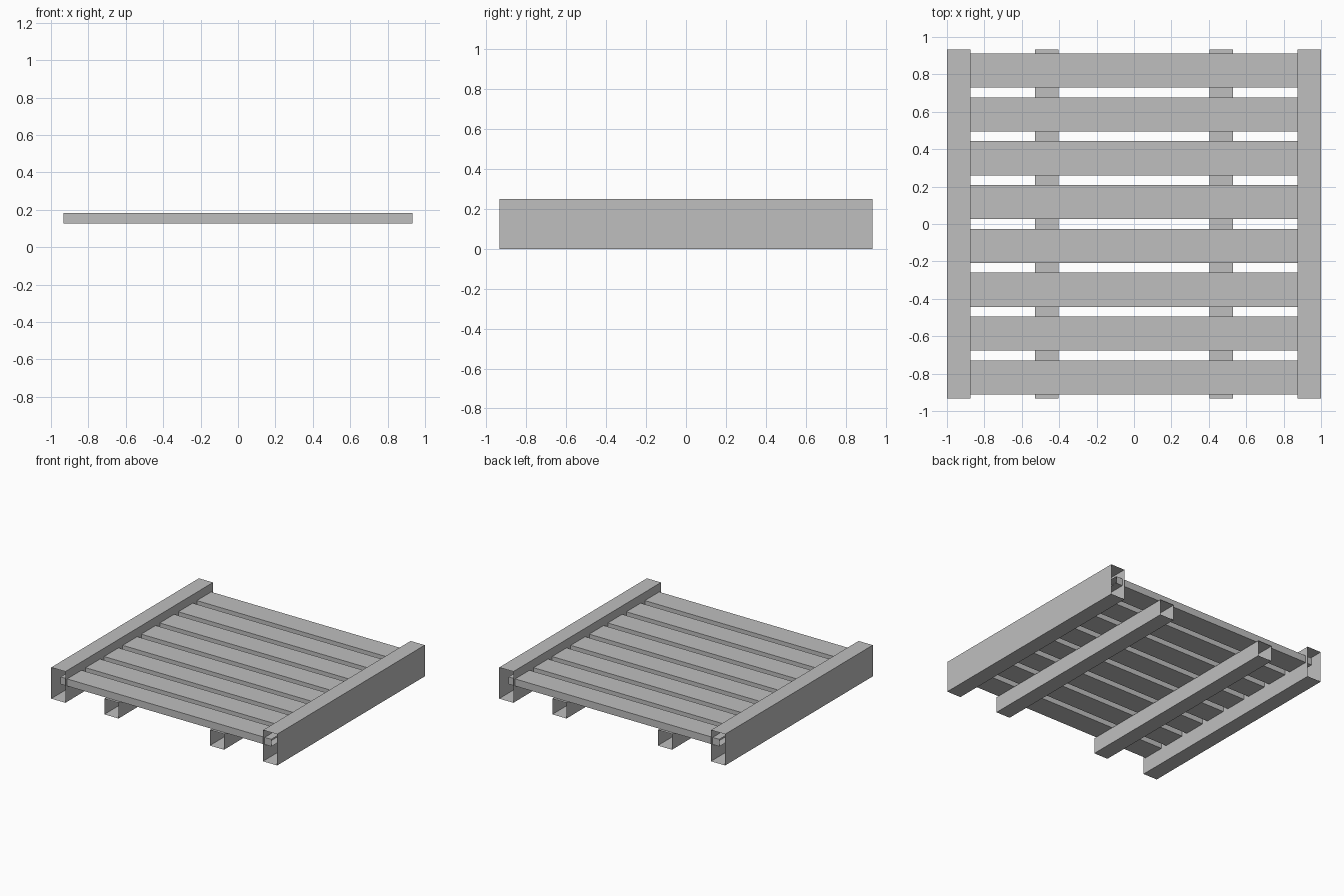
import bpy
import bmesh
from mathutils import Vector

cube = bpy.data.objects.get("Cube")
if cube:
    bpy.data.objects.remove(cube, do_unlink=True)

grey = bpy.data.materials.new("plain grey")
grey.use_nodes = True
colour = (0.52, 0.52, 0.52, 1)
grey.diffuse_color = colour
grey.node_tree.nodes["Principled BSDF"].inputs["Base Color"].default_value = colour


def hollow_beam(name, centre, size, axis):
    """Box-section beam with no end faces along the given axis."""
    bm = bmesh.new()
    bmesh.ops.create_cube(bm, size=1)
    ends = [f for f in bm.faces if abs(f.normal[axis]) > 0.9]
    bmesh.ops.delete(bm, geom=ends, context='FACES_ONLY')
    bmesh.ops.scale(bm, vec=Vector(size), verts=bm.verts)
    mesh = bpy.data.meshes.new(name)
    bm.to_mesh(mesh)
    bm.free()
    mesh.materials.append(grey)
    obj = bpy.data.objects.new(name, mesh)
    obj.location = centre
    bpy.context.collection.objects.link(obj)


X, Y = 0, 1
LENGTH = 1.867
WIDTH = 0.125
SLAT_BOTTOM, SLAT_TOP = 0.126, 0.183

for side, sx in (("left", 1), ("right", -1)):
    # Tall outer rails
    hollow_beam(f"{side}_side_rail", (sx * 0.9375, 0, 0.125),
                (WIDTH, LENGTH, 0.25), Y)
    # Low bearers under the slats
    hollow_beam(f"{side}_bearer", (sx * 0.467, 0, SLAT_BOTTOM / 2),
                (WIDTH, LENGTH, SLAT_BOTTOM), Y)

# Deck slats, with their ends held inside the rails
COUNT, PITCH = 8, 0.2344
for i in range(COUNT):
    y = (i - (COUNT - 1) / 2) * PITCH
    hollow_beam(f"deck_slat_{i + 1}", (0, y, (SLAT_BOTTOM + SLAT_TOP) / 2),
                (LENGTH, 0.182, SLAT_TOP - SLAT_BOTTOM), X)
